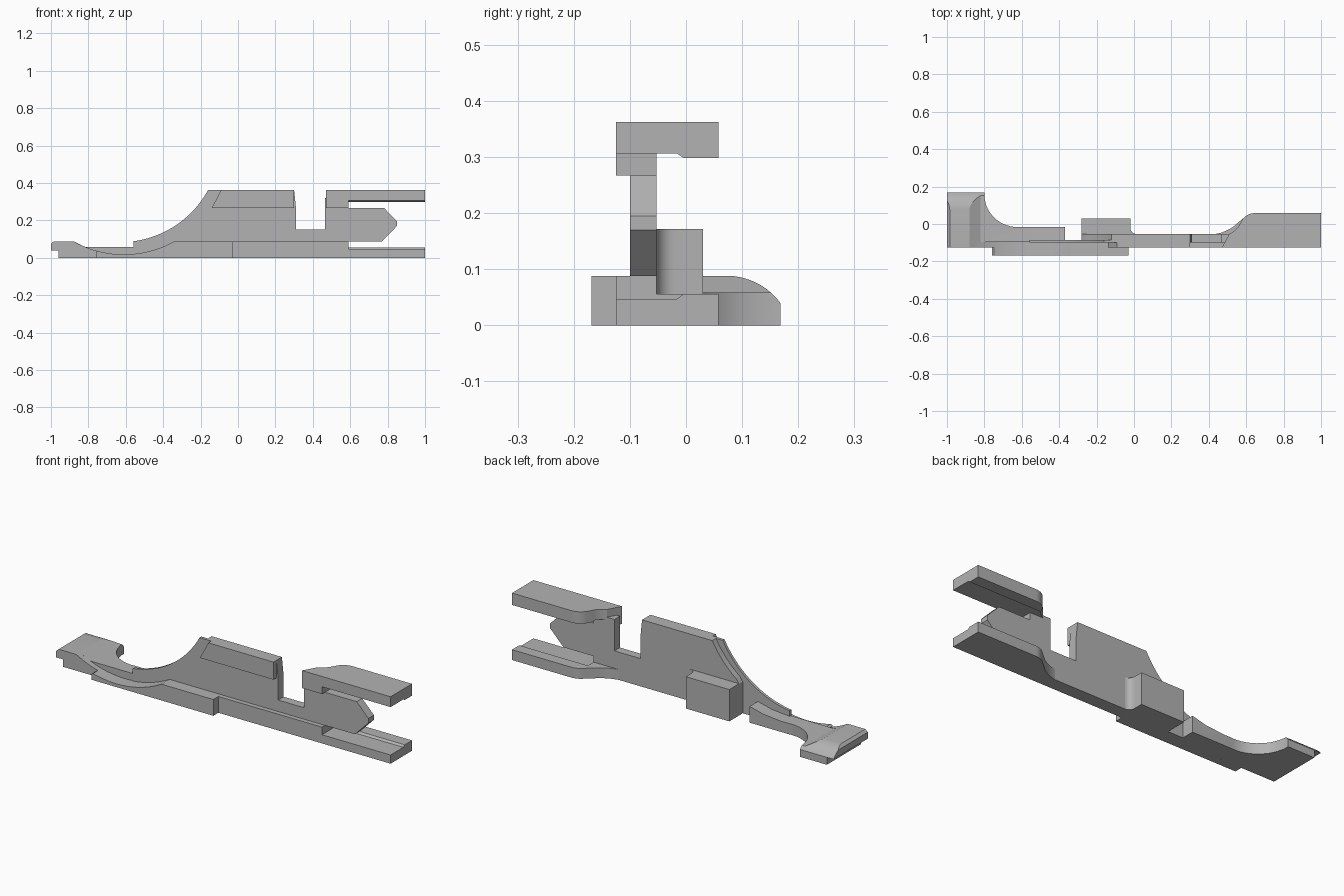
import bpy, bmesh, math
from mathutils import Vector

cube = bpy.data.objects.get("Cube")
if cube:
    bpy.data.objects.remove(cube)

grey = bpy.data.materials.new("plain_grey")
grey.use_nodes = True
colour = (0.45, 0.45, 0.45, 1)
grey.diffuse_color = colour
grey.node_tree.nodes["Principled BSDF"].inputs["Base Color"].default_value = colour


def arc(a, b, bulge, n=12):
    """Points from a to b along a circle; bulge is sagitta over half chord, positive to the left."""
    a, b = Vector(a), Vector(b)
    if abs(bulge) < 1e-4:
        return [tuple(a), tuple(b)]
    half = (b - a) / 2
    side = Vector((-half.y, half.x))
    centre = a + half + side * (bulge * bulge - 1) / (2 * bulge)
    turn = -4 * math.atan(bulge)
    r = a - centre
    pts = []
    for i in range(n + 1):
        t = turn * i / n
        c, s = math.cos(t), math.sin(t)
        pts.append((centre.x + r.x * c - r.y * s, centre.y + r.x * s + r.y * c))
    return pts


def prism(name, pts, axis, lo, hi):
    """Extrude a closed outline along the axis from lo to hi."""
    place = {"x": lambda u, v, w: (w, u, v),
             "y": lambda u, v, w: (u, w, v),
             "z": lambda u, v, w: (u, v, w)}[axis]
    bm = bmesh.new()
    ends = [[bm.verts.new(place(u, v, w)) for u, v in pts] for w in (lo, hi)]
    bm.faces.new(ends[0])
    bm.faces.new(ends[1])
    for i in range(len(pts)):
        j = (i + 1) % len(pts)
        bm.faces.new((ends[0][i], ends[0][j], ends[1][j], ends[1][i]))
    bmesh.ops.recalc_face_normals(bm, faces=bm.faces)
    mesh = bpy.data.meshes.new(name)
    bm.to_mesh(mesh)
    bm.free()
    mesh.materials.append(grey)
    ob = bpy.data.objects.new(name, mesh)
    bpy.context.collection.objects.link(ob)
    return ob


def combine(ob, others, operation):
    """Apply booleans and remove the helpers."""
    for other in others:
        mod = ob.modifiers.new("shape", "BOOLEAN")
        mod.object, mod.operation, mod.solver = other, operation, "EXACT"
    graph = bpy.context.evaluated_depsgraph_get()
    mesh = bpy.data.meshes.new_from_object(ob.evaluated_get(graph))
    ob.modifiers.clear()
    ob.data = mesh
    for other in others:
        bpy.data.objects.remove(other)
    return ob


FRONT, BACK = -0.125, -0.053

# Scooped front rail and the thicker plate ahead of it
scoop = arc((-0.88, 0.088), (-0.34, 0.088), -0.26, 20)
tail_end = [(-0.96, 0), (-0.96, 0.04), (-1, 0.04), (-1, 0.075), (-0.985, 0.088)]
prism("front_rail", tail_end + scoop + [(-0.28, 0.088), (-0.28, 0)], "y", FRONT, -0.095)
prism("base_rail", [(-0.28, 0), (-0.28, 0.088), (0.59, 0.088), (0.59, 0)], "y", FRONT, BACK)
plate_top = [p for p in scoop if p[0] > -0.75]
prism("front_plate", [(-0.76, 0), (-0.76, 0.03)] + plate_top + [(-0.03, 0.088), (-0.03, 0)],
      "y", -0.168, FRONT)

# Tail head and neck: plan, side and end outlines intersected
plan = ([(-1, -0.095), (-1, 0.168), (-0.8, 0.168), (-0.8, 0.14)]
        + arc((-0.79, 0.1), (-0.6, -0.015), -0.35) + [(-0.37, -0.015), (-0.37, -0.095)])
tail = prism("tail_head_and_neck", plan, "z", -0.01, 0.2)
side = tail_end + [(-0.88, 0.088), (-0.82, 0.058), (-0.56, 0.058), (-0.45, 0.068),
                   (-0.37, 0.088), (-0.3, 0.088), (-0.3, 0)]
end = [(-0.2, -0.01), (-0.2, 0.088)] + arc((0.08, 0.088), (0.168, 0.04), 0.22) + [(0.2, 0.04), (0.2, -0.01)]
combine(tail, [prism("side_helper", side, "y", -0.3, 0.3),
               prism("end_helper", end, "x", -1.2, 0)], "INTERSECT")

# Thin curved lip at the front of the upright web
rise = arc((-0.56, 0.088), (-0.16, 0.362), -0.24, 18)
prism("web_lip", [(-0.56, 0)] + rise + [(-0.1, 0.362), (-0.1, 0)], "y", -0.1, -0.085)

# Upright web with notch and pointed tip
inset = [(x + 0.04, z) for x, z in rise if z > 0.18]
web = ([(-0.28, 0), (-0.28, 0.17)] + inset
       + [(0.3, 0.362), (0.31, 0.265), (0.31, 0.15), (0.465, 0.15), (0.465, 0.32), (0.59, 0.32),
          (0.59, 0.267), (0.78, 0.267), (0.85, 0.195), (0.85, 0.17), (0.77, 0.088), (0.59, 0.088), (0.59, 0)])
prism("upright_web", web, "y", -0.1, BACK)

# Raised pad on the web front
prism("upper_pad", [(-0.14, 0.267), (-0.09, 0.362), (0.3, 0.362), (0.3, 0.267)], "y", FRONT, -0.1)

# Upper and lower arms share one flared outline
flare = (arc((0.51, BACK), (0.56, -0.01), -0.15, 6) + arc((0.58, 0.025), (0.65, 0.058), 0.25, 8)
         + [(1, 0.058), (1, FRONT)])
upper = prism("upper_arm", [(0.47, FRONT)] + flare, "z", 0.298, 0.362)
combine(upper, [prism("groove_helper", [(-0.2, 0.2), (-0.2, 0.306), (-0.016, 0.306), (-0.004, 0.298), (-0.004, 0.2)],
                      "x", 0.4, 1.1)], "DIFFERENCE")
prism("upper_arm_root", [(0.47, FRONT), (0.51, BACK), (0.59, BACK), (0.59, FRONT)], "z", 0.267, 0.31)

low_flare = arc((0.36, BACK), (0.53, -0.015), -0.2, 8) + flare[8:]
lower = prism("lower_arm", [(0.36, FRONT)] + low_flare, "z", 0, 0.056)
combine(lower, [prism("step_helper", [(-0.2, 0.1), (-0.2, 0.047), (-0.016, 0.047), (-0.004, 0.056), (-0.004, 0.1)],
                      "x", 0.59, 1.1)], "DIFFERENCE")

# Rear block with a fillet into the web
block = [(-0.28, BACK), (-0.28, 0.03), (-0.02, 0.03)] + arc((-0.02, -0.02), (0.012, BACK), -0.41, 6)
prism("rear_block", block, "z", 0, 0.172)

# Smooth curved walls while keeping edges crisp
bpy.ops.object.select_all(action="DESELECT")
for ob in bpy.context.scene.objects:
    if ob.type == "MESH":
        ob.select_set(True)
        bpy.context.view_layer.objects.active = ob
bpy.ops.object.shade_smooth_by_angle(angle=math.radians(25))
